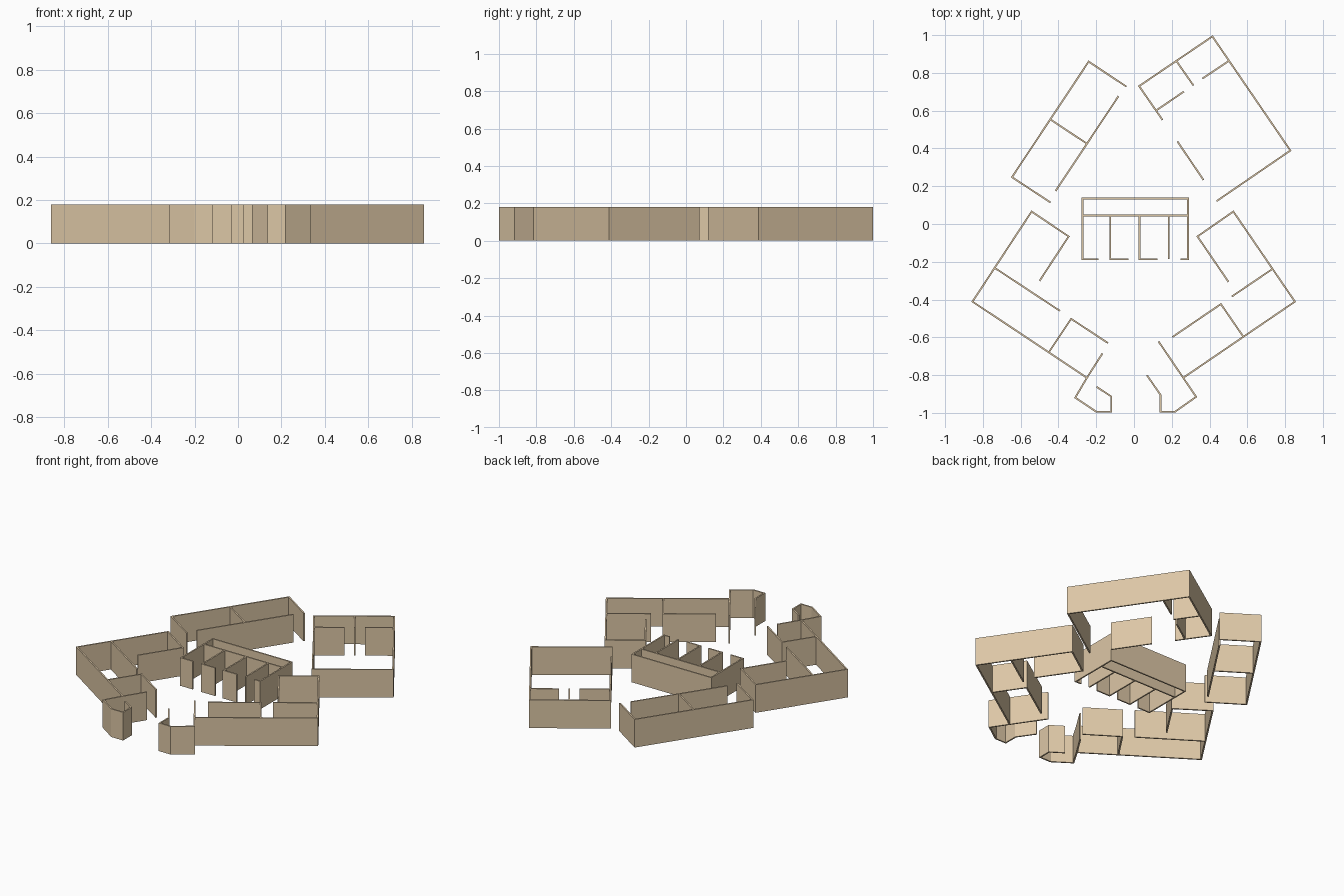
import bpy, bmesh
from mathutils import Vector

if "Cube" in bpy.data.objects:
    bpy.data.objects.remove(bpy.data.objects["Cube"])

HEIGHT, THICK = 0.18, 0.009

tan = bpy.data.materials.new("wall tan")
tan.diffuse_color = (0.72, 0.57, 0.38, 1)
tan.use_nodes = True
tan.node_tree.nodes["Principled BSDF"].inputs["Base Color"].default_value = tan.diffuse_color


def add_wall(bm, pts):
    """Mitred upright wall following an open path of plan points."""
    p = [Vector(q) for q in pts]
    dirs = [(b - a).normalized() for a, b in zip(p, p[1:])]
    norms = [Vector((-d.y, d.x)) for d in dirs]
    rings = []
    for i, c in enumerate(p):
        n0, n1 = norms[max(i - 1, 0)], norms[min(i, len(norms) - 1)]
        off = (n0 + n1) / (1 + n0.dot(n1)) * THICK / 2
        rings.append([bm.verts.new((*(c + s * off), z))
                      for s, z in ((1, 0), (-1, 0), (-1, HEIGHT), (1, HEIGHT))])
    for a, b in zip(rings, rings[1:]):
        for k in range(4):
            bm.faces.new((a[k], a[(k + 1) % 4], b[(k + 1) % 4], b[k]))
    bm.faces.new(rings[0])
    bm.faces.new(rings[-1][::-1])


def building(name, walls):
    bm = bmesh.new()
    for w in walls:
        add_wall(bm, w)
    bmesh.ops.recalc_face_normals(bm, faces=bm.faces)
    me = bpy.data.meshes.new(name)
    bm.to_mesh(me)
    bm.free()
    me.materials.append(tan)
    bpy.context.collection.objects.link(bpy.data.objects.new(name, me))


# Central block: corridor at the back, bays with short door returns in front
x0, x1, back, mid, front = -0.273, 0.286, 0.135, 0.045, -0.186
central = [[(-0.188, front), (x0, front), (x0, back), (x1, back), (x1, front), (0.246, front)],
           [(x0, mid), (x1, mid)],
           [(0.184, mid), (0.184, front)]]
for x in (-0.125, 0.029):
    central.append([(x, mid), (x, front), (x + 0.095, front)])
building("central_block_walls", central)

# Back left wing: two long rooms
building("back_left_wing_walls", [
    [(-0.04, 0.727), (-0.24, 0.86), (-0.646, 0.248), (-0.442, 0.114)],
    [(-0.082, 0.677), (-0.415, 0.175)],
    [(-0.442, 0.553), (-0.25, 0.426)]])

# Back right wing: large hall with small rooms at its far end
building("back_right_wing_walls", [
    [(0.151, 0.551), (0.027, 0.73), (0.415, 0.993), (0.828, 0.389), (0.437, 0.121)],
    [(0.119, 0.602), (0.264, 0.701)],
    [(0.225, 0.862), (0.315, 0.733)],
    [(0.50, 0.862), (0.362, 0.77)],
    [(0.23, 0.437), (0.368, 0.233)]])

# Front left wing with its angled porch
building("front_left_wing_walls", [
    [(-0.5, -0.301), (-0.346, -0.066), (-0.542, 0.066), (-0.855, -0.411),
     (-0.249, -0.814), (-0.167, -0.685)],
    [(-0.738, -0.232), (-0.392, -0.46)],
    [(-0.45, -0.678), (-0.333, -0.502), (-0.138, -0.63)],
    [(-0.249, -0.814), (-0.311, -0.919), (-0.2, -0.994), (-0.121, -0.994),
     (-0.121, -0.913), (-0.198, -0.862)]])

# Front right wing with its angled porch
building("front_right_wing_walls", [
    [(0.5, -0.306), (0.336, -0.066), (0.526, 0.066), (0.852, -0.411), (0.264, -0.812)],
    [(0.733, -0.238), (0.518, -0.384)],
    [(0.579, -0.597), (0.46, -0.424), (0.204, -0.598)],
    [(0.13, -0.622), (0.329, -0.915), (0.217, -0.994), (0.14, -0.994),
     (0.14, -0.904), (0.068, -0.8)]])
